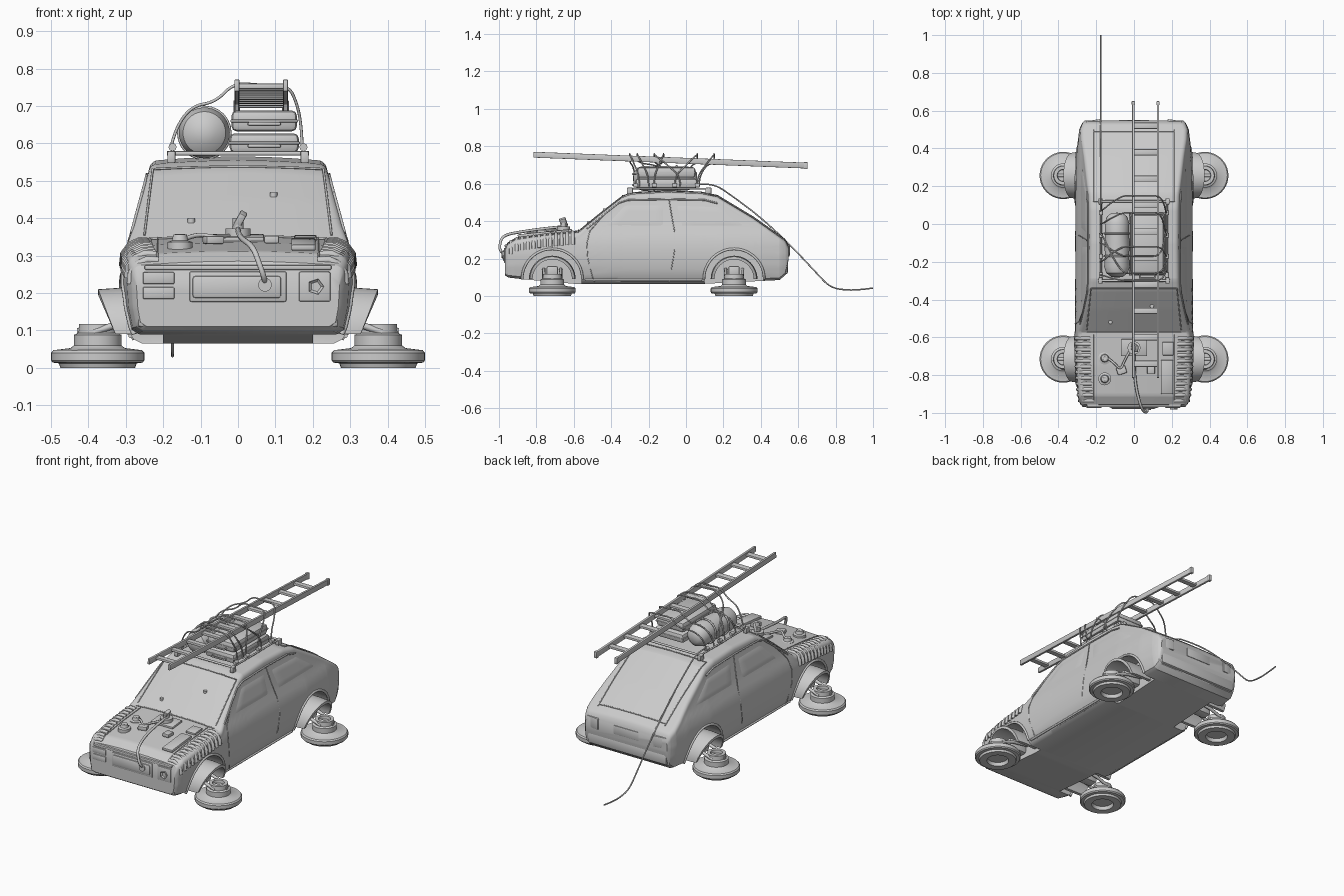
import bpy, bmesh, math
from mathutils import Vector, Matrix

if "Cube" in bpy.data.objects:
    bpy.data.objects.remove(bpy.data.objects["Cube"])

# ---------- helpers ----------
def finish(name, bm, angle=35):
    bmesh.ops.recalc_face_normals(bm, faces=bm.faces)
    me = bpy.data.meshes.new(name)
    bm.to_mesh(me); bm.free()
    ob = bpy.data.objects.new(name, me)
    bpy.context.collection.objects.link(ob)
    select(ob)
    bpy.ops.object.shade_smooth_by_angle(angle=math.radians(angle))
    return ob

def select(ob):
    bpy.ops.object.select_all(action='DESELECT')
    ob.select_set(True)
    bpy.context.view_layer.objects.active = ob

def box(name, c, size, bevel=0.004, rot=(0, 0, 0)):
    bm = bmesh.new()
    bmesh.ops.create_cube(bm, size=1, matrix=Matrix.Diagonal((*size, 1)))
    if bevel:
        bmesh.ops.bevel(bm, geom=bm.edges[:], offset=bevel, segments=2, affect='EDGES', profile=0.5)
    R = Matrix.Rotation(rot[2], 4, 'Z') @ Matrix.Rotation(rot[1], 4, 'Y') @ Matrix.Rotation(rot[0], 4, 'X')
    bm.transform(Matrix.Translation(c) @ R)
    return finish(name, bm)

def lathe(name, c, prof, axis='Z', seg=40):
    bm = bmesh.new()
    vs = [bm.verts.new((r, 0, z)) for r, z in prof]
    es = [bm.edges.new(p) for p in zip(vs, vs[1:])]
    bmesh.ops.spin(bm, geom=vs + es, cent=(0, 0, 0), axis=(0, 0, 1), angle=2 * math.pi, steps=seg)
    bmesh.ops.remove_doubles(bm, verts=bm.verts, dist=1e-5)
    R = {'Z': Matrix(), 'Y': Matrix.Rotation(math.pi / 2, 4, 'X'), 'X': Matrix.Rotation(math.pi / 2, 4, 'Y')}[axis]
    bm.transform(Matrix.Translation(c) @ R)
    return finish(name, bm)

def cyl(name, c, r, h, axis='Z', seg=24):
    return lathe(name, c, [(0, -h/2), (r, -h/2), (r, h/2), (0, h/2)], axis, seg)

def tube(name, paths, r, smooth=False, closed=False, res=2):
    cu = bpy.data.curves.new(name, 'CURVE')
    cu.dimensions = '3D'; cu.bevel_depth = r; cu.bevel_resolution = res; cu.use_fill_caps = True
    cu.resolution_u = 6
    for p in paths:
        s = cu.splines.new('NURBS' if smooth else 'POLY')
        s.points.add(len(p) - 1)
        for q, co in zip(s.points, p):
            q.co = (*co, 1)
        s.use_cyclic_u = closed
        if smooth:
            s.order_u = 3; s.use_endpoint_u = True
    ob = bpy.data.objects.new(name, cu)
    bpy.context.collection.objects.link(ob)
    select(ob)
    bpy.ops.object.convert(target='MESH')
    bpy.ops.object.shade_smooth_by_angle(angle=math.radians(50))
    return bpy.context.object

def lerp(pts, x):
    if x <= pts[0][0]: return pts[0][1]
    for (a, u), (b, v) in zip(pts, pts[1:]):
        if x <= b: return u + (v - u) * (x - a) / (b - a)
    return pts[-1][1]

def mirror(paths):
    return paths + [[(-x, y, z) for x, y, z in p] for p in paths]

# ---------- car shell: cross-sections lofted along y ----------
TOP = [(-.968, .255), (-.955, .285), (-.91, .312), (-.75, .335), (-.575, .35), (-.45, .452), (-.34, .537), (-.29, .555),
       (-.1, .565), (.08, .558), (.168, .54), (.36, .425), (.53, .305), (.548, .275)]
BOT = [(-.968, .11), (-.95, .098), (-.86, .088), (-.6, .065), (.1, .065), (.5, .085), (.53, .11), (.548, .19)]
PLAN = [(-.968, .87), (-.955, .91), (-.92, .95), (-.8, .985), (-.6, 1), (.2, 1), (.4, .97), (.5, .93), (.535, .88), (.548, .84)]
WID = [(.065, .272), (.1, .295), (.16, .308), (.22, .312), (.28, .308), (.33, .296), (.36, .283), (.5, .245), (.57, .228)]
hw = lambda y, z: lerp(WID, z) * lerp(PLAN, y)
top = lambda x, y, o=.001: (x, y, lerp(TOP, y) - .01 * (x / .28) ** 2 + o)
side = lambda y, z, o=.001: (hw(y, z) + o, y, z)

ys = sorted({round(-.968 + 1.516 * i / 60, 3) for i in range(61)} | {p[0] for p in TOP + BOT + PLAN})
bm = bmesh.new()
rings = []
for y in ys:
    zt, zb, r = lerp(TOP, y), lerp(BOT, y), .026
    ze = zt - .01
    half = [(hw(y, zb) - .015, zb)]
    half += [(hw(y, z), z) for z in (zb + .012 + (ze - r - zb - .012) * k / 14 for k in range(15))]
    w = hw(y, ze - r)
    half += [(w - r + r * math.cos(a), ze - r + r * math.sin(a)) for a in (math.pi / 2 * k / 5 for k in range(1, 6))]
    half += [((w - r) * f, ze + .01 * (1 - f * f)) for f in (.66, .33)]
    pts = half + [(0, zt)] + [(-x, z) for x, z in reversed(half)]
    rings.append([bm.verts.new((x, y, z)) for x, z in pts])
n = len(rings[0])
for a, b in zip(rings, rings[1:]):
    for i in range(n):
        bm.faces.new((a[i], a[(i + 1) % n], b[(i + 1) % n], b[i]))
bm.faces.new(rings[0]); bm.faces.new(rings[-1])
body = finish("car_body", bm)

AXLES = (-.715, .257)
for y in AXLES:                                   # wheel wells
    for s in (1, -1):
        cut = cyl("well_cutter", (s * .36, y, .09), .158, .32, 'X', 48)
        m = body.modifiers.new("well", 'BOOLEAN')
        m.operation = 'DIFFERENCE'; m.object = cut; m.solver = 'EXACT'
        select(body)
        bpy.ops.object.modifier_apply(modifier=m.name)
        bpy.data.objects.remove(cut)
select(body)
bpy.ops.object.shade_smooth_by_angle(angle=math.radians(32))

# ---------- hover pods, flares, suspension ----------
POD = [(0, .02), (.055, .02), (.06, 0), (.1, 0), (.104, .012), (.12, .014), (.125, .02), (.125, .04), (.119, .047), (.072, .053),
       (.064, .06), (.064, .088), (.052, .093), (.05, .117), (.032, .117), (.03, .1), (0, .1)]
for y in AXLES:
    lip = []
    for k in range(25):
        a = math.pi * k / 24
        lip.append(side(y + .161 * math.cos(a), max(.088, .09 + .161 * math.sin(a)), .0))
    tube("arch_lip", mirror([lip]), .007)
    for s in (1, -1):
        lathe("hover_pod", (s * .375, y, 0), POD)
        bm = bmesh.new()
        rows = []
        for k in range(25):                       # flared mudguard hoop
            a = math.pi * k / 24
            c, h = math.cos(a), math.sin(a)
            prof = [(.2, .125), (.3, .125), (.328 + .046 * h, .12), (.328 + .046 * h, .105), (.2, .108)]
            rows.append([bm.verts.new((s * x, y + r * c, .09 + r * h)) for x, r in prof])
        for p, q in zip(rows, rows[1:]):
            for i in range(5):
                bm.faces.new((p[i], p[(i + 1) % 5], q[(i + 1) % 5], q[i]))
        bm.faces.new(rows[0]); bm.faces.new(rows[-1])
        finish("mudguard", bm)
        tube("suspension_arm", [[(s * .18, y + d, .145), (s * .30, y + d, .125), (s * .385, y + d, .095)] for d in (-.045, .045)], .009)
        cyl("arm_pivot", (s * .375, y, .097), .009, .11, 'X')
        box("axle_block", (s * .25, y, .13), (.12, .06, .06), .01)

# ---------- body seams, windows, trim ----------
tube("door_seam", mirror([
    [side(y, z) for y, z in ((-.40, .47), (-.46, .41), (-.515, .345), (-.53, .28), (-.525, .2), (-.5, .1), (-.49, .075))],
    [side(y, z) for y, z in ((-.09, .51), (-.075, .42), (-.06, .34), (-.06, .25), (-.075, .16), (-.09, .075))]]), .0025)
tube("drip_rail", mirror([[side(y, z, .002) for y, z in
     ((-.53, .36), (-.44, .435), (-.36, .497), (-.31, .513), (-.1, .517), (.1, .513), (.17, .495))]]), .0045)

def side_panel(name, q, off=.002):
    for s in (1, -1):
        bm = bmesh.new()
        g = []
        for i in range(9):
            u = i / 8
            lo = Vector(q[0]).lerp(Vector(q[1]), u); hi = Vector(q[3]).lerp(Vector(q[2]), u)
            g.append([])
            for j in range(7):
                p = lo.lerp(hi, j / 6)
                x = side(p.x, p.y, -.006 if i in (0, 8) or j in (0, 6) else off)
                g[-1].append(bm.verts.new((s * x[0], x[1], x[2])))
        for i in range(8):
            for j in range(6):
                bm.faces.new((g[i][j], g[i+1][j], g[i+1][j+1], g[i][j+1]))
        finish(name, bm, 50)
side_panel("door_window", ((-.48, .36), (-.085, .36), (-.1, .5), (-.33, .5)))
side_panel("quarter_window", ((-.055, .36), (.37, .36), (.17, .49), (-.075, .5)))
tube("sill_trim", mirror([[side(y, .085, .002) for y in (-.54, -.3, -.1, .085)]]), .006)
span = lambda a, b, k=12: [a + (b - a) * i / k for i in range(k + 1)]
tube("hatch_seam", mirror([[top(.215, y) for y in span(.12, .5)]]) +
     [[top(x, .12) for x in span(-.215, .215)], [top(x, .49) for x in span(-.215, .215)]], .003)
tube("windscreen_trim", mirror([[top(.25 - .1 * (y + .56), y) for y in span(-.56, -.34)]]) +
     [[top(x, -.34) for x in span(-.225, .225)], [top(x, -.575, .002) for x in span(-.25, .25)]], .003)
tube("bonnet_seam", mirror([[top(.215, y) for y in span(-.94, -.585)]]), .0025)
for x, y in ((-.125, -.52), (.095, -.435)):
    cyl("wiper_pivot", top(x, y, .0), .01, .012)

# louvre ribs wrapping the bonnet corners
ribs = []
for i in range(12):
    y = -.935 + i * .03
    zt, w = lerp(TOP, y) - .008, hw(y, .28)
    ribs.append([(w - .075, y, zt - .003), (w - .045, y, zt), (w - .02, y, zt - .012), (w - .003, y, zt - .035), (w, y, zt - .065)])
tube("bonnet_louvres", mirror(ribs), .0105)

# ---------- front face ----------
box("front_bumper", (0, -.945, .138), (.54, .045, .062), .012)
box("bonnet_lip", (0, -.957, .268), (.5, .025, .014), .005)
box("grille_frame", (0, -.963, .217), (.26, .02, .082), .006)
box("grille_capsule", (-.003, -.968, .216), (.24, .022, .062), .01)
for z in (.2, .24):
    box("left_lamp", (-.212, -.963, z), (.085, .02, .033), .005)
for s in (-1, 1):
    box("indicator", (s * .268, -.94, .217), (.026, .03, .075), .006, (0, 0, s * .5))
box("right_lamp_frame", (.205, -.963, .217), (.085, .02, .08), .005)
lathe("broken_lamp", (.208, -.975, .217), [(0, 0), (.014, 0), (.022, .006), (.022, -.006)], 'Y', 5)

# ---------- bonnet fittings and hose ----------
for y in (-.71, -.82):
    lathe("filler_cap", (-.155, y, .328), [(.034, -.012), (.034, .008), (.022, .012), (.018, .028), (.01, .03), (0, .026)], seg=24)
box("pump_plate", (0, -.655, .347), (.14, .09, .014), .004, (.09, 0, 0))
cyl("pump_base", (0, -.655, .36), .034, .024)
cyl("pump_post", (0, -.655, .38), .015, .04)
box("pump_lever", (.004, -.655, .393), (.02, .035, .05), .004, (.3, .5, 0))
box("valve_block", (-.066, -.775, .342), (.05, .04, .022), .005, (0, 0, .3))
tube("valve_pipe", [[(-.14, -.71, .345), (-.11, -.73, .358), (-.07, -.775, .35), (-.05, -.72, .352), (-.02, -.67, .352)]], .006, True)
box("small_bracket", (.09, -.77, .343), (.04, .05, .02), .004)
box("bonnet_tray", (.175, -.81, .33), (.065, .18, .016), .004, (.1, 0, 0))
box("bonnet_vent", (.18, -.66, .346), (.06, .07, .012), .003, (.08, 0, 0))
tube("hose", [[(.0, -.66, .37), (.0, -.75, .362), (.01, -.87, .345), (.04, -.98, .325), (.06, -.998, .27), (.072, -.992, .235), (.072, -.965, .222)]], .0075, True)
cyl("hose_socket", (.072, -.977, .222), .018, .018, 'Y')

# ---------- rear ----------
box("rear_bumper", (0, .522, .15), (.51, .045, .07), .012)
for s in (-1, 1):
    box("tail_lamp", (s * .215, .535, .243), (.08, .03, .065), .006, (0, 0, -s * .15))
box("rear_plate", (0, .545, .24), (.16, .012, .05), .003)

# ---------- roof rack and luggage ----------
for y in (-.3, .12):
    cyl("rack_bar", (0, y, .573), .006, .38, 'X')
    for s in (-1, 1):
        box("rack_foot", (s * .178, y, .563), (.022, .032, .032), .004)
tube("rack_rails", [[(x, -.3, .573), (x, .12, .573)] for x in (-.175, .175)], .005)
for i, (z, h, w) in enumerate(((.601, .052, .185), (.66, .056, .175))):
    box("suitcase", (.07, -.105, z), (w, .33 - i * .02, h), .014)
    box("suitcase_band", (.07, -.105, z), (w + .006, .336 - i * .02, .007), .002)
    tube("suitcase_handle", [[(.03, -.265, z - .008), (.03, -.285, z - .008), (.11, -.285, z - .008), (.11, -.265, z - .008)]], .005)
bag = lathe("bedroll", (-.09, -.11, .628), [(.0, -.17), (.03, -.168), (.053, -.15), (.065, -.115), (.063, -.06), (.067, 0), (.063, .06),
            (.068, .115), (.057, .15), (.03, .17), (0, .174)], 'Y')
tube("bedroll_straps", [[(-.09 + .068 * math.cos(a), y, .628 + .068 * math.sin(a)) for a in (math.tau * k / 24 for k in range(24))]
     for y in (-.17, -.05)], .005, closed=True)

# ---------- ladder ----------
tilt = math.atan2(-.058, 1.455)
for x in (-.003, .127):
    box("ladder_rail", (x, -.087, .726), (.013, 1.457, .031), .002, (tilt, 0, 0))
    box("ladder_foot", (x, .64, .697), (.018, .02, .037), .003)
for i in range(10):
    y = -.74 + i * .14
    box("ladder_rung", (.062, y, .726 + (y + .087) * math.tan(tilt)), (.125, .032, .014), .003, (tilt, 0, 0))

# ---------- ropes ----------
ropes = []
for a, b, c in ((-.27, -.3, -.25), (-.2, -.12, -.17), (-.1, -.17, -.03), (.0, .06, -.06), (.07, .15, .06), (-.05, -.26, -.2)):
    ropes.append([(-.18, a, .585), (-.17, a, .635), (-.125, (a + b) / 2, .7), (-.06, b, .71), (-.01, b, .763), (.06, b, .755),
                  (.135, b, .757), (.16, (b + c) / 2, .7), (.17, c, .64), (.172, c, .585)])
tube("lashing_ropes", ropes, .004, True)
tube("rope_knots", [[(s * .175, y - .012, .59), (s * .175, y + .012, .59)] for s in (-1, 1) for y in (-.27, -.17, -.06, .06)], .011)
tube("trailing_rope", [[(-.175, .06, .595), (-.175, .14, .605), (-.175, .24, .54), (-.175, .4, .42), (-.175, .56, .27), (-.175, .7, .12),
     (-.175, .77, .045), (-.175, .86, .03), (-.175, .94, .034), (-.175, 1.0, .042)]], .004, True)
